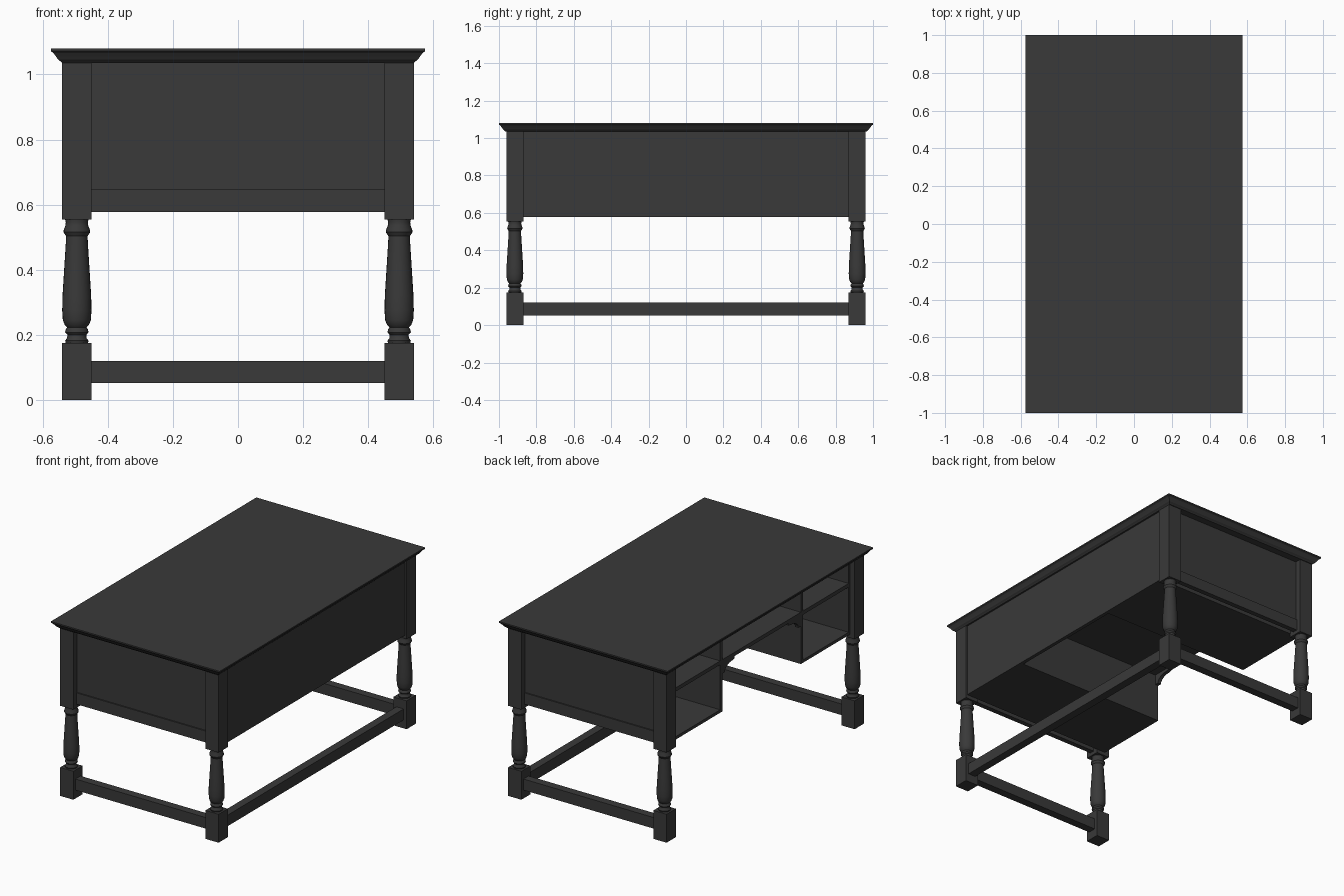
import bpy, bmesh, math
from mathutils import Vector

cube = bpy.data.objects.get("Cube")
if cube:
    bpy.data.objects.remove(cube, do_unlink=True)

wood = bpy.data.materials.new("charcoal wood")
wood.use_nodes = True
colour = (0.041, 0.041, 0.041, 1)
wood.diffuse_color = colour
wood.node_tree.nodes["Principled BSDF"].inputs["Base Color"].default_value = colour


def finish(name, bm):
    bmesh.ops.recalc_face_normals(bm, faces=bm.faces)
    mesh = bpy.data.meshes.new(name)
    bm.to_mesh(mesh)
    bm.free()
    mesh.materials.append(wood)
    obj = bpy.data.objects.new(name, mesh)
    bpy.context.collection.objects.link(obj)
    return obj


def box(name, x0, x1, y0, y1, z0, z1):
    bm = bmesh.new()
    bmesh.ops.create_cube(bm, size=1)
    for v in bm.verts:
        v.co = Vector(((x0 + x1) / 2 + v.co.x * (x1 - x0),
                       (y0 + y1) / 2 + v.co.y * (y1 - y0),
                       (z0 + z1) / 2 + v.co.z * (z1 - z0)))
    return finish(name, bm)


def loft(name, rings):
    """Closed solid through a stack of equal-sided rings."""
    bm = bmesh.new()
    loops = [[bm.verts.new(p) for p in ring] for ring in rings]
    n = len(loops[0])
    for a, b in zip(loops, loops[1:]):
        for i in range(n):
            bm.faces.new((a[i], a[(i + 1) % n], b[(i + 1) % n], b[i]))
    bm.faces.new(loops[0])
    bm.faces.new(loops[-1])
    return finish(name, bm)


# Table top with a moulded edge: (inset from the edge, height)
edge = [(0.035, 1.035), (0.03, 1.04), (0.022, 1.046), (0.016, 1.055),
        (0.008, 1.066), (0.002, 1.07), (0, 1.072), (0, 1.08)]
loft("table_top", [[(sx * (0.575 - d), sy * (1 - d), z)
                    for sx, sy in ((-1, -1), (1, -1), (1, 1), (-1, 1))]
                   for d, z in edge])

# Legs: square foot, turned shaft, square corner post
LX, LY, H = 0.495, 0.915, 0.045
turning = [(0.033, 0.17), (0.036, 0.182), (0.03, 0.19), (0.029, 0.2),
           (0.036, 0.208), (0.034, 0.217), (0.03, 0.223), (0.037, 0.23),
           (0.043, 0.245), (0.045, 0.275), (0.044, 0.32), (0.039, 0.4),
           (0.034, 0.48), (0.033, 0.503), (0.037, 0.509), (0.041, 0.516),
           (0.04, 0.523), (0.035, 0.536), (0.034, 0.546), (0.037, 0.56)]
SIDES = 24
for sx, xname in ((-1, "right"), (1, "left")):
    for sy, yname in ((-1, "front"), (1, "back")):
        x, y, tag = sx * LX, sy * LY, f"{yname}_{xname}"
        box(f"{tag}_foot", x - H, x + H, y - H, y + H, 0, 0.175)
        box(f"{tag}_post", x - H, x + H, y - H, y + H, 0.555, 1.04)
        shaft = loft(f"{tag}_turned_leg", [
            [(x + r * math.cos(math.tau * i / SIDES),
              y + r * math.sin(math.tau * i / SIDES), z) for i in range(SIDES)]
            for r, z in turning])
        bpy.ops.object.select_all(action="DESELECT")
        shaft.select_set(True)
        bpy.context.view_layer.objects.active = shaft
        bpy.ops.object.shade_smooth_by_angle(angle=math.radians(35))

# Stretchers on both ends and the closed long side
T = 0.025
box("long_stretcher", LX - T, LX + T, -LY + H, LY - H, 0.052, 0.12)
for s, tag in ((-1, "front"), (1, "back")):
    ys = sorted((s * LY - T, s * LY + T))
    box(f"{tag}_stretcher", -LX + H, LX - H, *ys, 0.052, 0.12)

# Closed long side
BOTTOM, FACE = 0.577, -0.51
box("long_panel", 0.508, 0.53, -LY + H, LY - H, BOTTOM, 1.04)

for s, tag, inner in ((-1, "front", 0.39), (1, "back", 0.375)):
    # Recessed end panel with a bottom rail
    box(f"{tag}_panel", -LX + H, LX - H, *sorted((s * 0.9, s * 0.922)), BOTTOM, 1.04)
    box(f"{tag}_bottom_rail", -LX + H, LX - H, *sorted((s * 0.9, s * 0.93)), BOTTOM, 0.647)
    # Open pedestal carcass
    box(f"{tag}_pedestal_floor", FACE, 0.51, *sorted((s * inner, s * 0.87)), BOTTOM, 0.595)
    box(f"{tag}_pedestal_side", FACE, 0.51, *sorted((s * inner, s * (inner + 0.02))), BOTTOM, 1.04)
    box(f"{tag}_pedestal_lining", FACE, 0.51, *sorted((s * 0.855, s * 0.872)), BOTTOM, 1.04)
    # Curved bracket in the kneehole corner
    arc = [(inner, 0.88), (inner, 0.81)]
    for i in range(9):
        a = math.pi / 2 * i / 8
        arc.append((inner - 0.025 - 0.07 * (1 - math.cos(a)), 0.81 + 0.045 * math.sin(a)))
    arc += [(inner - 0.12, 0.86), (inner - 0.12, 0.88)]
    loft(f"{tag}_kneehole_bracket", [[(x, s * y, z) for y, z in arc]
                                     for x in (FACE, FACE + 0.022)])

# Shelf below the drawer openings and rail below the top
box("drawer_shelf", FACE, 0.51, -0.87, 0.87, 0.873, 0.896)
box("top_rail", FACE, FACE + 0.03, -0.87, 0.87, 1.025, 1.04)
